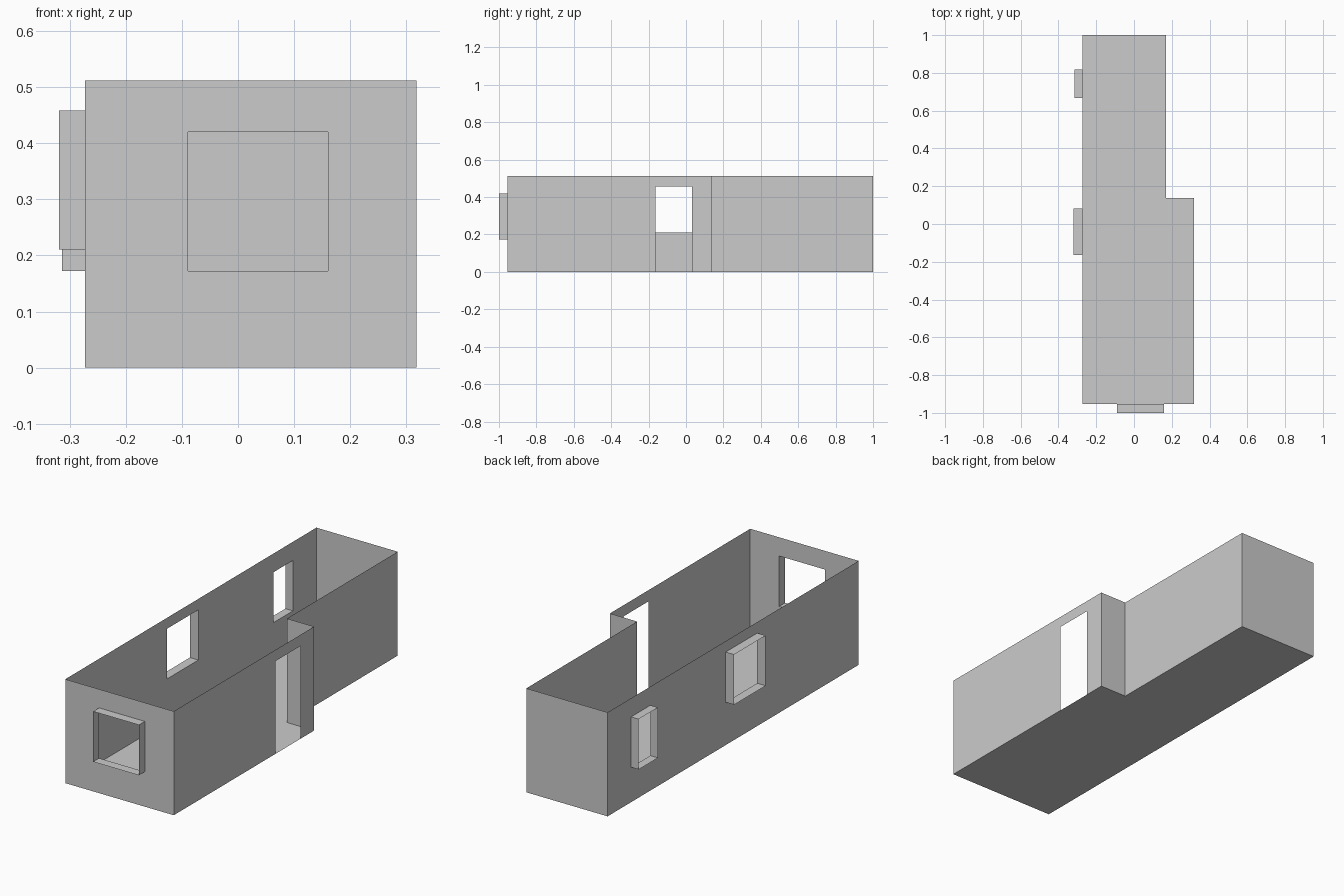
import bpy
from mathutils import Vector

if "Cube" in bpy.data.objects:
    bpy.data.objects.remove(bpy.data.objects["Cube"])

H = 0.512
OUTLINE = [(-0.273, -0.954), (0.318, -0.954), (0.318, 0.138),
           (0.17, 0.138), (0.17, 1.0), (-0.273, 1.0)]


def mesh_object(name, verts, faces):
    mesh = bpy.data.meshes.new(name)
    mesh.from_pydata(verts, [], faces)
    mesh.update()
    obj = bpy.data.objects.new(name, mesh)
    bpy.context.collection.objects.link(obj)
    return obj


def wall(name, p, q, opening=None, depth=0.0):
    """Sheet wall from p to q; opening = (start, end, low, high) along the wall.
    A depth adds an open window reveal sticking out of the wall."""
    p, q = Vector((*p, 0)), Vector((*q, 0))
    length = (q - p).length
    along = (q - p) / length
    out = Vector((along.y, -along.x, 0))

    def at(s, z, d=0.0):
        return p + along * s + out * d + Vector((0, 0, z))

    ss, zs = [0, length], [0, H]
    if opening:
        s0, s1, z0, z1 = opening
        ss = sorted({0, s0, s1, length})
        zs = sorted({0, z0, z1, H})
    n = len(ss)
    verts = [at(s, z) for z in zs for s in ss]
    faces = []
    for j in range(len(zs) - 1):
        for i in range(n - 1):
            if opening and ss[i] == s0 and z0 <= zs[j] < z1:
                continue
            a = j * n + i
            faces.append((a, a + 1, a + n + 1, a + n))
    mesh_object(name, verts, faces)

    # window reveal: four-sided open tube
    if depth:
        ring = [(s0, z0), (s1, z0), (s1, z1), (s0, z1)]
        verts = [at(s, z, d) for d in (0, depth) for s, z in ring]
        faces = [(i, i + 4, (i + 1) % 4 + 4, (i + 1) % 4) for i in range(4)]
        mesh_object(name + "_window_reveal", verts, faces)


# Floor
mesh_object("floor", [(x, y, 0) for x, y in OUTLINE], [tuple(range(5, -1, -1))])

# Walls around the plan
c = OUTLINE
wall("front_wall", c[0], c[1], (0.184, 0.433, 0.172, 0.42), 0.046)
wall("door_wall", c[1], c[2], (0.791, 0.986, 0, 0.457))
wall("step_wall", c[2], c[3])
wall("right_rear_wall", c[3], c[4])
wall("back_wall", c[4], c[5])

# Left wall in two flush panels, one window each
mid = (-0.273, 0.4)
wall("left_rear_wall", c[5], mid, (0.183, 0.333, 0.172, 0.42), 0.041)
wall("left_front_wall", mid, c[0], (0.319, 0.564, 0.211, 0.458), 0.046)
